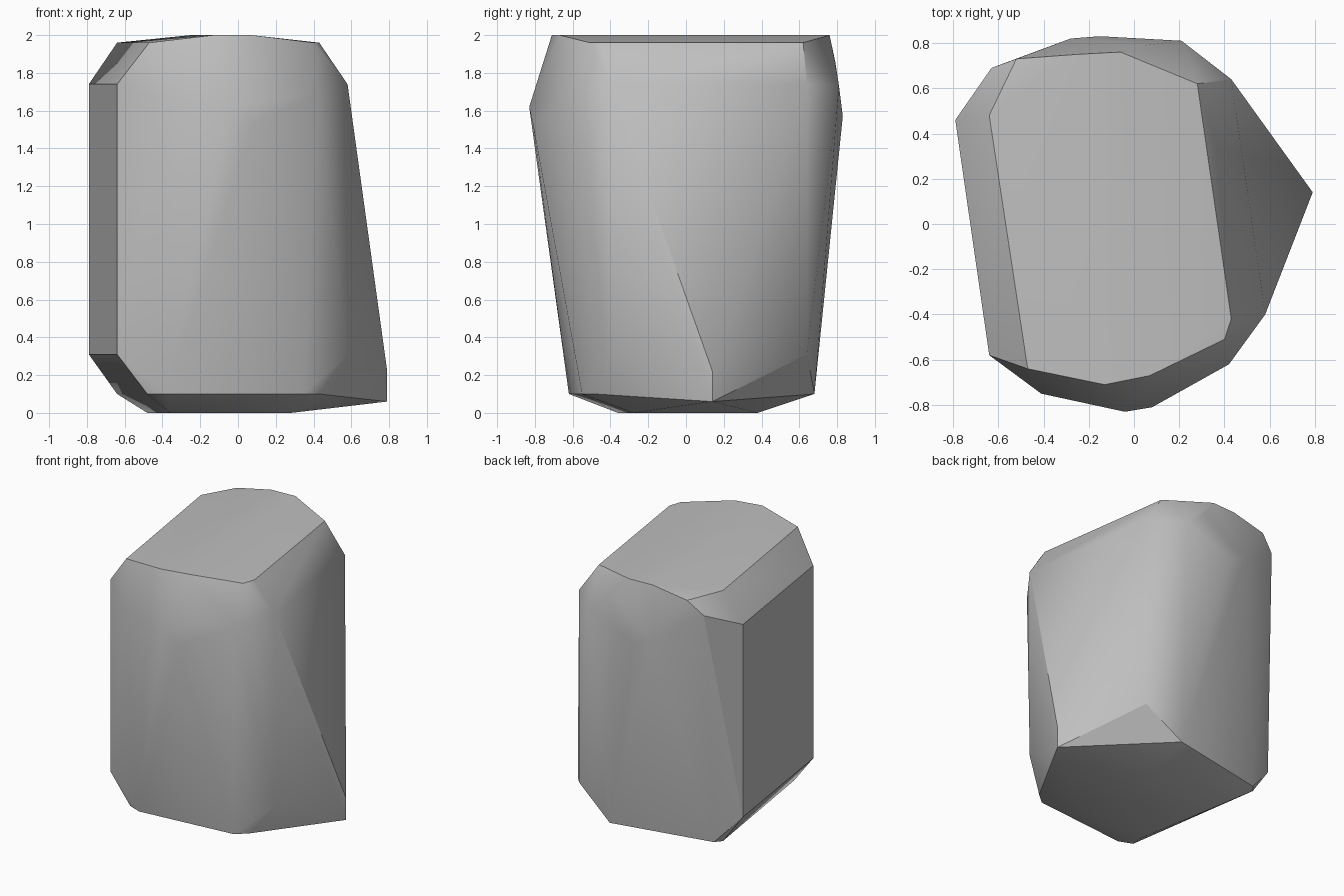
import bpy
import bmesh
import math

default_cube = bpy.data.objects.get("Cube")
if default_cube:
    bpy.data.objects.remove(default_cube, do_unlink=True)


def make_material(name, colour):
    material = bpy.data.materials.new(name)
    material.use_nodes = True
    material.diffuse_color = colour
    shader = material.node_tree.nodes["Principled BSDF"]
    shader.inputs["Base Color"].default_value = colour
    return material


def convex_stone(name, corners, material):
    """Wrap a solid tightly around the corner points."""
    mesh = bpy.data.meshes.new(name)
    stone = bpy.data.objects.new(name, mesh)
    bpy.context.collection.objects.link(stone)
    bm = bmesh.new()
    for corner in corners:
        bm.verts.new(corner)
    bmesh.ops.convex_hull(bm, input=bm.verts[:])

    # Drop any corner the hull did not use
    loose = [vert for vert in bm.verts if not vert.link_faces]
    bmesh.ops.delete(bm, geom=loose, context="VERTS")
    bmesh.ops.dissolve_limit(bm, angle_limit=math.radians(1),
                             verts=bm.verts[:], edges=bm.edges[:])
    bmesh.ops.recalc_face_normals(bm, faces=bm.faces[:])
    bm.to_mesh(mesh)
    bm.free()
    mesh.materials.append(material)
    return stone


def upright_edges(plan, low, high):
    """Stand each plan point up as a vertical edge."""
    return [(x, y, z) for x, y in plan for z in (low, high)]


# Four long uprights that frame the flat sides
left_side = [(.58, -.4), (.43, .64)]
right_side = [(-.79, .46), (-.64, -.58)]
uprights = upright_edges(left_side + right_side, .31, 1.74)

# Pointed spur at the foot of the left side
spur = upright_edges([(.79, .14)], .06, .22)

# Nearly flat top: a raised middle between two lower rims
top_crest = [(x, y, 2) for x, y in
             [(-.13, -.71), (.07, -.67), (-.06, .76), (-.25, .75)]]
top_rim = [(x, y, 1.96) for x, y in
           [(-.64, .48), (-.47, -.64), (.4, -.51), (.43, -.42), (.28, .62)]]

# Bulging shoulders below the top, front and back
front_shoulder = [(-.41, -.75, 1.65), (-.04, -.83, 1.62),
                  (.08, -.81, 1.53), (.42, -.62, 1.69)]
back_shoulder = [(-.63, .69, 1.85), (-.52, .73, 1.95), (-.28, .82, 1.62),
                 (-.15, .83, 1.57), (.05, .79, 1.86), (.21, .81, 1.73)]

# Narrower base: an outer rim and a smaller resting face
base_rim = [(x, y, .1) for x, y in
            [(-.48, -.58), (-.38, -.62), (.35, -.55), (.43, -.48),
             (.15, .68), (-.6, .53), (-.64, .48)]]
resting_face = [(x, y, 0) for x, y in
                [(-.48, .34), (-.36, -.36), (.28, -.28), (.15, .38)]]

corners = (uprights + spur + top_crest + top_rim + front_shoulder
           + back_shoulder + base_rim + resting_face)

stone_grey = make_material("stone grey", (.52, .52, .52, 1))
boulder = convex_stone("boulder", corners, stone_grey)

# Soft shading across shallow bends, crisp lines at strong ones
bpy.ops.object.select_all(action="DESELECT")
boulder.select_set(True)
bpy.context.view_layer.objects.active = boulder
bpy.ops.object.shade_smooth_by_angle(angle=math.radians(30))
